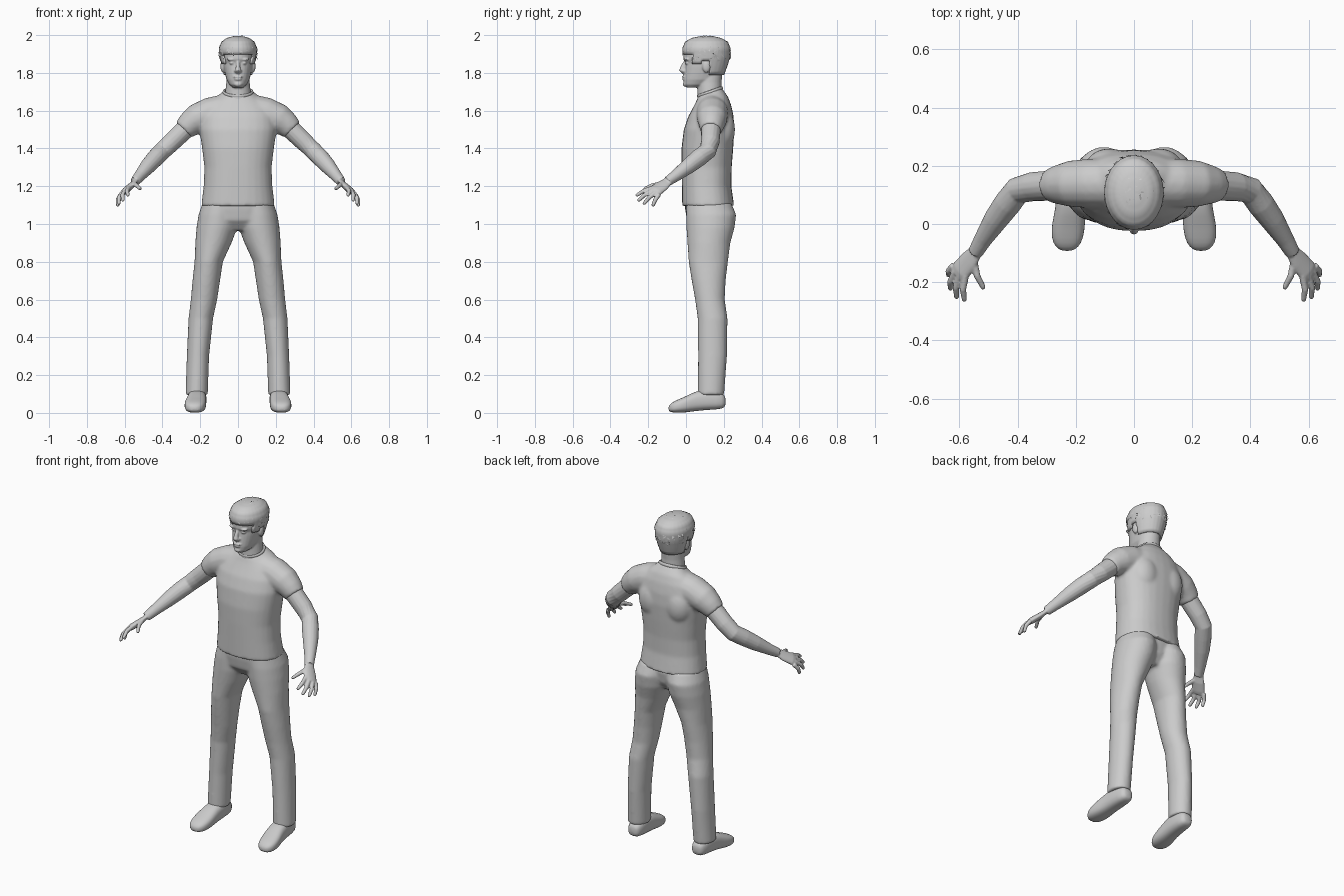
import bpy, bmesh, math, random
from mathutils import Vector, Matrix

cube = bpy.data.objects.get("Cube")
if cube:
    bpy.data.objects.remove(cube, do_unlink=True)
random.seed(4)
TAU = 2 * math.pi

grey = bpy.data.materials.new("plain_grey")
grey.use_nodes = True
grey.diffuse_color = (0.6, 0.6, 0.6, 1)
bsdf = next(n for n in grey.node_tree.nodes if n.type == 'BSDF_PRINCIPLED')
bsdf.inputs["Base Color"].default_value = (0.6, 0.6, 0.6, 1)
bsdf.inputs["Roughness"].default_value = 0.7


def loft(bm, rings, n=28, power=2.0):
    """Skin closed superellipse rings given as (centre, half axis, half axis)."""
    def bend(t):
        return math.copysign(abs(t) ** (2 / power), t)
    rows = []
    for c, a, b in rings:
        rows.append([bm.verts.new(c + a * bend(math.cos(TAU * i / n)) + b * bend(math.sin(TAU * i / n)))
                     for i in range(n)])
    for lo, hi in zip(rows, rows[1:]):
        for i in range(n):
            j = (i + 1) % n
            bm.faces.new((lo[i], lo[j], hi[j], hi[i]))
    bm.faces.new(rows[0][::-1])
    bm.faces.new(rows[-1])


def stack(bm, rows, side=1, power=2.0):
    """Horizontal rings: height, x centre, x radius, front y, back y, back tilt."""
    rings = []
    for z, x, r, y0, y1, *tilt in rows:
        rings.append((Vector((x * side, (y0 + y1) / 2, z)), Vector((r, 0, 0)),
                      Vector((0, (y1 - y0) / 2, tilt[0] if tilt else 0))))
    loft(bm, rings, power=power)


def tube(bm, rows, side=1, wide=(0, 0, 1), flat=1.0, n=16):
    """Limb through points (x, y, z, radius), thinned across the wide axis."""
    pts = [Vector((x * side, y, z)) for x, y, z, r in rows]
    rings = []
    for i, p in enumerate(pts):
        d = (pts[min(i + 1, len(pts) - 1)] - pts[max(i - 1, 0)]).normalized()
        w = Vector((wide[0] * side, wide[1], wide[2]))
        a = (w - d * w.dot(d)).normalized()
        r = rows[i][3]
        rings.append((p, a * r, d.cross(a) * r * flat))
    loft(bm, rings, n)


def blob(bm, centre, size):
    m = Matrix.Translation(centre) @ Matrix.Diagonal((*size, 1))
    bmesh.ops.create_icosphere(bm, subdivisions=3, radius=1, matrix=m)


def finish(bm, name, voxel=0, smooth=0):
    bmesh.ops.recalc_face_normals(bm, faces=bm.faces[:])
    me = bpy.data.meshes.new(name)
    bm.to_mesh(me)
    bm.free()
    me.materials.append(grey)
    me.shade_smooth()
    ob = bpy.data.objects.new(name, me)
    bpy.context.collection.objects.link(ob)
    if voxel:
        mod = ob.modifiers.new("blend", 'REMESH')
        mod.mode = 'VOXEL'
        mod.voxel_size = voxel
        mod.use_smooth_shade = True
        mod = ob.modifiers.new("soften", 'SMOOTH')
        mod.factor = 0.5
        mod.iterations = smooth
    return ob


# Shirt: torso blended with short sleeves
bm = bmesh.new()
stack(bm, [(1.095, 0, .195, -.02, .255), (1.2, 0, .182, -.022, .24),
           (1.3, 0, .178, -.024, .242), (1.4, 0, .19, -.024, .25),
           (1.5, 0, .205, -.012, .256), (1.57, 0, .2, .012, .252),
           (1.62, 0, .175, .035, .24, .008), (1.66, 0, .135, .052, .222, .015),
           (1.685, 0, .095, .06, .2, .02), (1.7, 0, .076, .066, .188, .022)], power=2.3)
for s in (1, -1):
    tube(bm, [(.08, .14, 1.6, .085), (.15, .14, 1.585, .085), (.22, .138, 1.555, .08),
              (.26, .135, 1.525, .068), (.288, .132, 1.497, .058)], s)
    blob(bm, (.085 * s, .19, 1.5), (.085, .07, .11))
finish(bm, "shirt", .009, 7)

# Collar band
bpy.ops.mesh.primitive_torus_add(major_segments=40, minor_segments=8, major_radius=.075,
                                 minor_radius=.007, location=(0, .127, 1.698),
                                 rotation=(.34, 0, 0))
collar = bpy.context.object
collar.name = "collar"
collar.scale = (1, .88, 1.4)
collar.data.materials.append(grey)
collar.data.shade_smooth()

# Trousers: a pelvis and two spreading legs
bm = bmesh.new()
stack(bm, [(1.13, 0, .18, -.008, .232), (1.08, 0, .195, -.005, .235),
           (1.02, 0, .19, .005, .225), (.965, 0, .1, .05, .19)], power=2.3)
for s in (1, -1):
    stack(bm, [(1.11, .09, .098, .002, .24), (1.05, .103, .106, 0, .266),
               (.98, .112, .108, .002, .257), (.9, .13, .096, .008, .235),
               (.8, .155, .075, .014, .222), (.7, .168, .073, .03, .21),
               (.6, .18, .07, .048, .205), (.5, .197, .065, .062, .22),
               (.3, .212, .059, .064, .217), (.095, .219, .059, .062, .202)], s)
finish(bm, "trousers", .009, 5)

# Shoes, lofted from heel to toe
for s, label in ((1, "left"), (-1, "right")):
    bm = bmesh.new()
    rings = []
    for y, x, r, lo, hi in ((.21, .213, .02, .04, .08), (.198, .213, .042, .02, .105),
                            (.12, .215, .05, .016, .13), (.05, .219, .051, .01, .115),
                            (0, .225, .058, .002, .088), (-.05, .229, .055, 0, .068),
                            (-.08, .23, .04, .003, .052), (-.093, .23, .016, .013, .034)):
        rings.append((Vector((x * s, y, (lo + hi) / 2)), Vector((r, 0, 0)),
                      Vector((0, 0, (hi - lo) / 2))))
    loft(bm, rings, 24, 2.6)
    shoe = finish(bm, label + "_shoe")
    shoe.modifiers.new("round", 'SUBSURF').levels = 1

# Arms with hands: limb, palm, four fingers and a thumb
fingers = [((.578, -.175, 1.192), (.583, -.266, 1.15)),
           ((.598, -.175, 1.178), (.61, -.256, 1.122)),
           ((.613, -.163, 1.165), (.632, -.226, 1.104)),
           ((.62, -.143, 1.157), (.638, -.178, 1.094)),
           ((.55, -.125, 1.215), (.516, -.224, 1.185))]
for s, label in ((1, "left"), (-1, "right")):
    bm = bmesh.new()
    tube(bm, [(.2, .138, 1.565, .048), (.285, .132, 1.497, .052), (.35, .128, 1.435, .05),
              (.4, .115, 1.387, .047), (.435, .07, 1.352, .047), (.475, .015, 1.308, .042),
              (.52, -.055, 1.255, .031), (.545, -.098, 1.225, .026)], s)
    tube(bm, [(.54, -.09, 1.23, .025), (.565, -.125, 1.203, .037),
              (.595, -.16, 1.177, .04), (.605, -.175, 1.167, .033)],
         s, wide=(.6, .6, -.5), flat=.45)
    for root, tip in fingers:
        a, b = Vector(root), Vector(tip)
        mid = a.lerp(b, .55) + Vector((.007, 0, .006))
        tube(bm, [(*a, .0125), (*mid, .0115), (*a.lerp(b, .92), .0095), (*b, .006)], s, n=10)
    finish(bm, label + "_arm", .0045, 2)

# Head, neck and facial features
bm = bmesh.new()
stack(bm, [(1.722, 0, .026, .005, .07), (1.738, 0, .046, -.012, .13),
           (1.765, 0, .061, -.013, .175), (1.8, 0, .07, -.009, .195),
           (1.83, 0, .076, -.006, .208), (1.852, 0, .079, -.003, .215),
           (1.872, 0, .081, -.014, .22), (1.92, 0, .085, -.012, .225),
           (1.96, 0, .07, .015, .205), (1.985, 0, .04, .05, .16)], power=2.15)
stack(bm, [(1.64, 0, .08, .06, .2), (1.69, 0, .068, .06, .188),
           (1.75, 0, .062, .06, .188), (1.82, 0, .06, .05, .195)])
tube(bm, [(0, -.002, 1.862, .008), (0, -.015, 1.838, .011),
          (0, -.022, 1.815, .016), (0, -.008, 1.802, .012)], wide=(1, 0, 0), n=12)
blob(bm, (0, -.011, 1.779), (.026, .011, .006))
blob(bm, (0, -.01, 1.767), (.021, .011, .007))
blob(bm, (0, -.002, 1.74), (.022, .015, .014))
for s in (1, -1):
    blob(bm, (.034 * s, .004, 1.871), (.026, .015, .008))
    blob(bm, (.032 * s, .006, 1.852), (.014, .012, .008))
    blob(bm, (.012 * s, -.012, 1.81), (.009, .01, .008))
    blob(bm, (.08 * s, .108, 1.835), (.013, .022, .034))
finish(bm, "head", .0045, 3)


# Hair: a thick cap trimmed along the hairline, with loose tufts
def hairline(y):
    return 1.895 if y < .035 else 1.85 if y < .08 else 1.868 if y < .125 else 1.79


bm = bmesh.new()
stack(bm, [(1.77, 0, .072, 0, .195), (1.83, 0, .087, -.008, .217),
           (1.88, 0, .097, -.016, .233), (1.93, 0, .102, -.02, .236),
           (1.965, 0, .087, -.005, .222), (1.985, 0, .06, .03, .185),
           (1.994, 0, .025, .075, .145)])
bmesh.ops.subdivide_edges(bm, edges=[e for e in bm.edges if len(e.link_faces) == 2],
                          cuts=2, use_grid_fill=True)
bm.faces.ensure_lookup_table()
low = [f for f in bm.faces
       if f.calc_center_median().z < hairline(f.calc_center_median().y)]
bmesh.ops.delete(bm, geom=low, context='FACES')
hair = finish(bm, "hair_cap")
thick = hair.modifiers.new("thickness", 'SOLIDIFY')
thick.thickness = .012
thick.offset = -1

bm = bmesh.new()
made = 0
while made < 260:
    d = Vector([random.gauss(0, 1) for _ in range(3)]).normalized()
    p = Vector((d.x * .102, .108 + d.y * .128, 1.9 + d.z * .096))
    if p.z < hairline(p.y) + .012:
        continue
    t = d.orthogonal().normalized()
    t = Matrix.Rotation(random.uniform(0, TAU), 3, d) @ t
    w = d.cross(t) * .004
    tip = p + t * random.uniform(.014, .026) + d * random.uniform(-.002, .004)
    quad = [bm.verts.new(v) for v in (p - w, p + w, tip + w * .5, tip - w * .5)]
    bm.faces.new(quad)
    made += 1
finish(bm, "hair_tufts")
